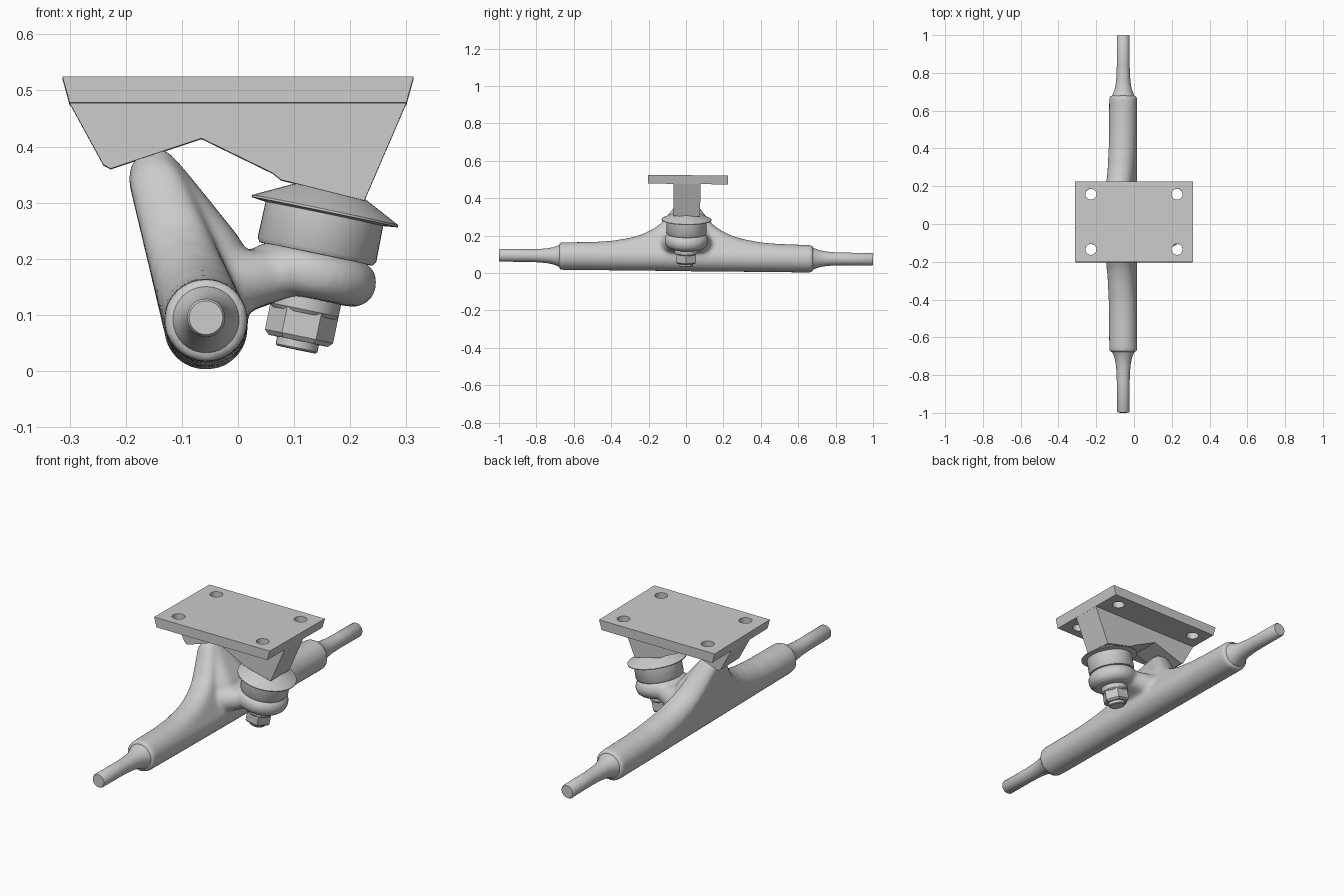
import bpy, bmesh, math
from mathutils import Matrix, Vector

if "Cube" in bpy.data.objects:
    bpy.data.objects.remove(bpy.data.objects["Cube"])

TILT = Matrix.Rotation(-0.011, 4, 'X')     # whole truck leans slightly
AX, AZ, R = -0.057, 0.084, 0.075           # axle centre and hanger tube radius


def make(name, bm, matrix=Matrix(), angle=35):
    bmesh.ops.remove_doubles(bm, verts=bm.verts, dist=1e-5)
    bmesh.ops.recalc_face_normals(bm, faces=bm.faces)
    bm.transform(TILT @ matrix)
    me = bpy.data.meshes.new(name)
    bm.to_mesh(me)
    bm.free()
    ob = bpy.data.objects.new(name, me)
    bpy.context.collection.objects.link(ob)
    select(ob)
    if angle:
        bpy.ops.object.shade_smooth_by_angle(angle=math.radians(angle))
    return ob


def select(ob):
    bpy.ops.object.select_all(action='DESELECT')
    ob.select_set(True)
    bpy.context.view_layer.objects.active = ob


def loft(bm, rings):
    rows = [[bm.verts.new(p) for p in ring] for ring in rings]
    n = len(rows[0])
    for a, b in zip(rows, rows[1:]):
        for i in range(n):
            j = (i + 1) % n
            bm.faces.new((a[i], a[j], b[j], b[i]))
    bm.faces.new(rows[0])
    bm.faces.new(rows[-1])


def lathe(name, profile, matrix, n=48, angle=35):
    """Spin (radius, height) points about local z, capping both ends."""
    bm = bmesh.new()
    loft(bm, [[(r * math.cos(math.tau * i / n), r * math.sin(math.tau * i / n), h)
               for i in range(n)] for r, h in profile])
    return make(name, bm, matrix, angle)


def hull(bm, pts):
    verts = [bm.verts.new(p) for p in pts]
    res = bmesh.ops.convex_hull(bm, input=verts)
    junk = {v for v in res['geom_interior'] + res['geom_unused'] if isinstance(v, bmesh.types.BMVert)}
    bmesh.ops.delete(bm, geom=list(junk), context='VERTS')


def ball(x, y, z, r):
    return [Vector((x, y, z)) + r * Vector((math.cos(a) * math.cos(b), math.sin(a) * math.cos(b), math.sin(b)))
            for a in [math.tau * i / 20 for i in range(20)]
            for b in [math.pi * (k / 10 - 0.5) * 0.98 for k in range(11)]]


# kingpin frame: local z runs down the tilted kingpin from the top washer rim
down = Vector((-0.203, 0, -0.979)).normalized()
side = Vector((0, 1, 0))
KING = Matrix.Translation((0.155, 0, 0.285)) @ Matrix((down.cross(side) * -1, side * -1, down)).transposed().to_4x4()
if KING.determinant() < 0:
    KING = KING @ Matrix.Scale(-1, 4, (1, 0, 0))

# baseplate: sloped-end slab with four bolt holes
Y0 = 0.006
bm = bmesh.new()
loft(bm, [[(-w, Y0 - 0.214, z), (w, Y0 - 0.214, z), (w, Y0 + 0.214, z), (-w, Y0 + 0.214, z)]
          for w, z in ((0.300, 0.476), (0.313, 0.523))])
plate = make("baseplate", bm, angle=0)
bm = bmesh.new()
for x in (-0.228, 0.228):
    for y in (-0.146, 0.146):
        bmesh.ops.create_cone(bm, cap_ends=True, segments=32, radius1=0.029, radius2=0.029, depth=0.2,
                              matrix=Matrix.Translation((x, Y0 + y, 0.5)))
cutter = make("hole_cutter", bm, angle=0)
cutter.hide_render = True
mod = plate.modifiers.new("holes", 'BOOLEAN')
mod.object, mod.solver = cutter, 'EXACT'
select(plate)
bpy.ops.object.modifier_apply(modifier="holes")
bpy.ops.object.shade_smooth_by_angle(angle=math.radians(30))
bpy.data.objects.remove(cutter)

# web under the plate that seats the pivot and kingpin
outline = [(-0.300, 0.477), (-0.240, 0.367), (-0.227, 0.360), (-0.065, 0.414), (0.062, 0.352),
           (0.077, 0.340), (0.225, 0.303), (0.300, 0.477)]
bm = bmesh.new()
loft(bm, [[(x, y, z) for x, z in outline] for y in (-0.072, 0.072)])
make("baseplate_web", bm, angle=0)

# hanger: tube swelling into the pivot ridge, lofted along y
half = [(0.68, 0.157), (0.5, 0.161), (0.4, 0.168), (0.3, 0.186), (0.24, 0.204), (0.18, 0.233),
        (0.14, 0.262), (0.09, 0.322), (0.05, 0.375)]
tops = [(-y, t) for y, t in half] + [(0, 0.395)] + [(y, t) for y, t in reversed(half)]
rings = []
for y, top in tops:
    rise = top - 0.157
    r = R - 0.12 * rise
    u = math.atan2(1.12, -0.39)
    ring = []
    for i in range(40):
        a = u + math.tau * (i + 0.5) / 40
        upper = math.cos(a - u) > 0
        cx, cz, rr = (AX - 0.39 * rise, top - r, r) if upper else (AX, AZ, R)
        ring.append((cx + rr * math.cos(a), y, cz + rr * math.sin(a)))
    rings.append(ring)
bm = bmesh.new()
loft(bm, rings)
# gusset in front of the pivot, then the arm and kingpin ring
hull(bm, ball(-0.052, -0.05, 0.2, 0.066) + ball(-0.052, 0.05, 0.2, 0.066) + ball(-0.148, 0, 0.355, 0.044))
disc = [KING @ Vector((r * math.cos(a), r * math.sin(a), s))
        for r, s in ((0.09, 0.073), (0.112, 0.09), (0.119, 0.115), (0.112, 0.14), (0.09, 0.158))
        for a in [math.tau * i / 40 for i in range(40)]]
hull(bm, disc)
hull(bm, ball(-0.04, -0.09, 0.15, 0.06) + ball(-0.04, 0.09, 0.15, 0.06) +
     ball(0.10, -0.05, 0.176, 0.04) + ball(0.10, 0.05, 0.176, 0.04))
hanger = make("hanger", bm, angle=0)
rem = hanger.modifiers.new("fuse", 'REMESH')
rem.mode, rem.voxel_size = 'VOXEL', 0.009
smo = hanger.modifiers.new("soften", 'SMOOTH')
smo.factor, smo.iterations = 0.5, 14
for m in ("fuse", "soften"):
    bpy.ops.object.modifier_apply(modifier=m)
bpy.ops.object.shade_smooth_by_angle(angle=math.radians(60))

# axle: straight rod flaring into each tube end
flare = [(0.030, -1.0), (0.034, -0.994), (0.034, -0.84), (0.036, -0.78), (0.040, -0.74),
         (0.046, -0.71), (0.056, -0.685), (0.062, -0.672)]
lathe("axle", flare + [(r, -h) for r, h in reversed(flare)],
      Matrix.Translation((AX, 0, AZ)) @ Matrix.Rotation(-math.pi / 2, 4, 'X'))

# kingpin stack
lathe("top_washer", [(0.045, -0.042), (0.065, -0.036), (0.133, -0.002), (0.133, 0.002), (0.100, 0.006)], KING)
lathe("bushing", [(0.100, 0.0), (0.107, 0.004), (0.108, 0.070), (0.103, 0.078)], KING)
lathe("bottom_washer", [(0.062, 0.145), (0.062, 0.180), (0.057, 0.186)], KING)
lathe("kingpin_nut", [(0.062, 0.180), (0.062, 0.228), (0.054, 0.236)], KING, n=6, angle=20)
lathe("kingpin_tip", [(0.038, 0.22), (0.038, 0.249), (0.035, 0.252)], KING, n=32)
